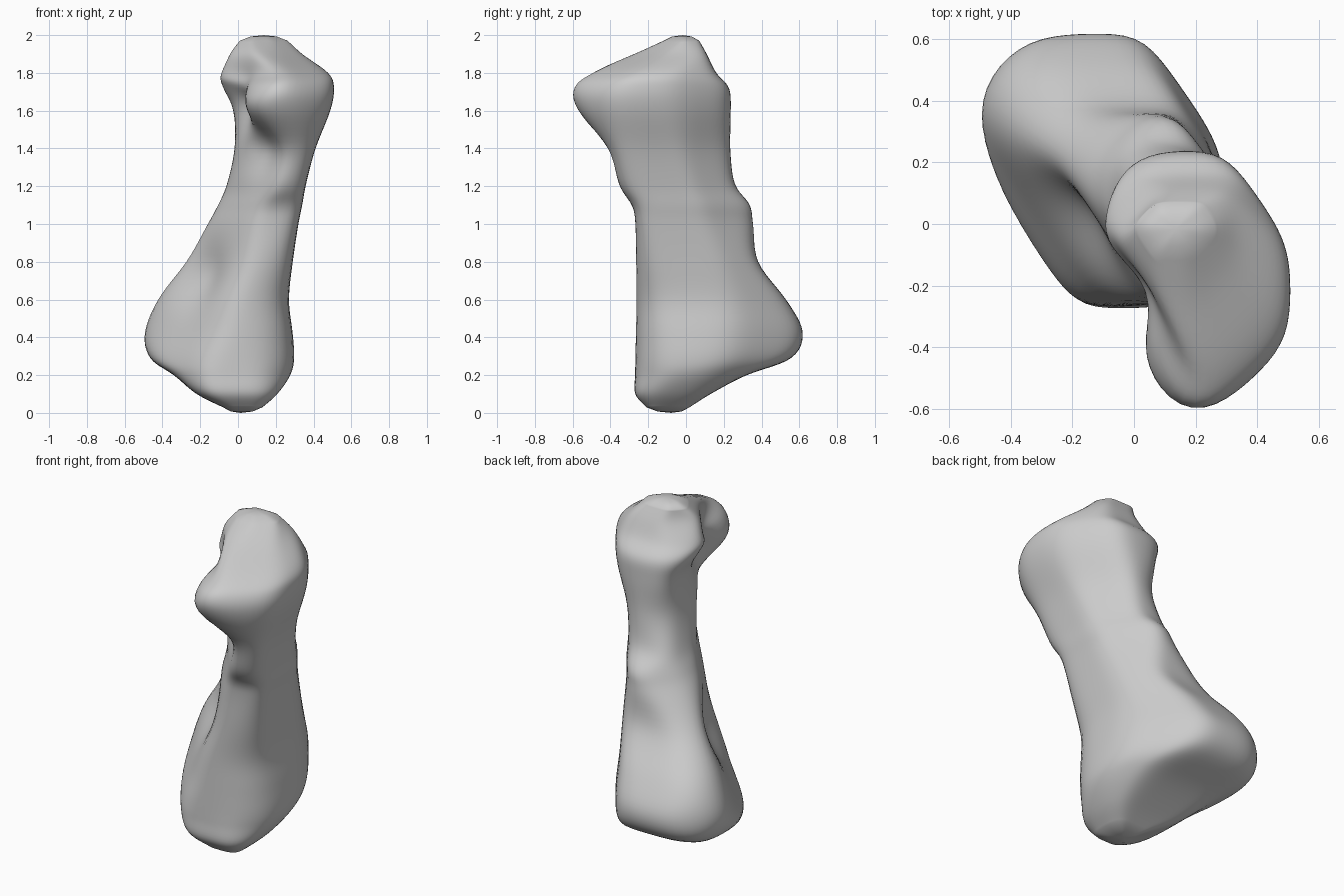
import bpy, bmesh, math
from mathutils import Vector

if "Cube" in bpy.data.objects:
    bpy.data.objects.remove(bpy.data.objects["Cube"], do_unlink=True)

SIDES, STEPS, SHARPNESS = 72, 6, 11

# Cross-sections, in hundredths: height, then the low and high limits
# along x, along y, across the width and along the length
SECTIONS = [
    (3, -8, 13, -21, 2, -16, 9, -12, 22),
    (10, -22, 21, -27, 13, -28, 20, -32, 28),
    (20, -34, 28, -27, 32, -31, 31, -48, 29),
    (29, -47, 30, -27, 56, -30, 37, -65, 30),
    (43, -51, 29, -27, 62, -25, 38, -68, 30),
    (60, -44, 27, -27, 53, -20, 36, -61, 30),
    (80, -30, 29, -27, 38, -13, 34, -41, 34),
    (100, -17, 32, -27, 36, -9, 32, -27, 39),
    (110, -11, 34, -29, 35, -7, 32, -22, 42),
    (121, -6, 36, -37, 26, -6, 31, -18, 47),
    (140, -2, 41, -43, 24, -9, 32, -12, 54),
    (160, -3, 49, -58, 24, -24, 37, -15, 62),
    (172, -9, 51, -62, 23, -22, 38, -15, 62),
    (180, -12, 48, -55, 16, -13, 36, -9, 54),
    (190, -8, 34, -28, 11, -8, 30, -2, 33),
    (197, 0, 27, -12, 7, -1, 22, 0, 21),
]

# Local hollows: centre, push, radius
HOLLOWS = [
    ((-0.08, -0.25, 1.66), (0.12, 0.05, 0), 0.17),
    ((0.08, -0.33, 1.42), (0.06, 0.06, 0), 0.16),
    ((-0.22, 0.0, 0.72), (0.05, 0.04, 0), 0.17),
]

ACROSS = Vector((math.cos(math.radians(35)), math.sin(math.radians(35))))
ALONG = Vector((1, -1)).normalized()
AXES = [Vector((1, 0)), Vector((0, 1)), ACROSS, ALONG]
NORMALS = [axis * sign for axis in AXES for sign in (-1, 1)]


def spline(a, b, c, d, t):
    """Catmull-Rom blend of four sections."""
    return [0.5 * (2 * q + (r - p) * t + (2 * p - 5 * q + 4 * r - s) * t * t
                   + (3 * q - p - 3 * r + s) * t ** 3)
            for p, q, r, s in zip(a, b, c, d)]


def ring(section):
    """Rounded eight-sided outline touching the limits of a section."""
    z, *limits = [value / 100 for value in section]
    u, v = (limits[4] + limits[5]) / 2, (limits[6] + limits[7]) / 2
    area = ACROSS.x * ALONG.y - ACROSS.y * ALONG.x
    centre = Vector((u * ALONG.y - v * ACROSS.y, v * ACROSS.x - u * ALONG.x)) / area
    reach = []
    for i, (n, limit) in enumerate(zip(NORMALS, limits)):
        outward = limit if i % 2 else -limit
        reach.append(max(outward - n.dot(centre), 0.015))
    points = []
    for k in range(SIDES):
        angle = math.tau * k / SIDES
        d = Vector((math.cos(angle), math.sin(angle)))
        total = sum(max(0, n.dot(d) / h) ** SHARPNESS for n, h in zip(NORMALS, reach))
        p = centre + d * total ** (-1 / SHARPNESS)
        points.append(Vector((p.x, p.y, z)))
    return points


def hollow(p):
    moved = p.copy()
    for centre, push, radius in HOLLOWS:
        moved += Vector(push) * math.exp(-((p - Vector(centre)).length / radius) ** 2)
    return moved


# Loft the rings into one body
padded = [SECTIONS[0]] + SECTIONS + [SECTIONS[-1]]
rings = []
for i in range(len(SECTIONS) - 1):
    rings += [ring(spline(*padded[i:i + 4], s / STEPS)) for s in range(STEPS)]
rings.append(ring(SECTIONS[-1]))

bm = bmesh.new()
loops = [[bm.verts.new(hollow(p)) for p in points] for points in rings]
for low, high in zip(loops, loops[1:]):
    for k in range(SIDES):
        n = (k + 1) % SIDES
        bm.faces.new((low[k], low[n], high[n], high[k]))

# Soften the ridges
inner = [vert for loop in loops[1:-1] for vert in loop]
for _ in range(3):
    bmesh.ops.smooth_vert(bm, verts=inner, factor=0.5,
                          use_axis_x=True, use_axis_y=True, use_axis_z=True)

# Domed ends: a shrunken ring, then a pole
for loop, tip_z in ((loops[0], 0), (loops[-1], 2)):
    middle = sum((vert.co for vert in loop), Vector()) / SIDES
    tip = Vector((middle.x, middle.y, tip_z))
    inset = []
    for vert in loop:
        p = middle.lerp(vert.co, 0.55)
        p.z = middle.z + (tip_z - middle.z) * 0.75
        inset.append(bm.verts.new(p))
    pole = bm.verts.new(tip)
    for k in range(SIDES):
        n = (k + 1) % SIDES
        bm.faces.new((loop[k], loop[n], inset[n], inset[k]))
        bm.faces.new((inset[k], inset[n], pole))
bmesh.ops.recalc_face_normals(bm, faces=bm.faces)
for f in bm.faces:
    f.smooth = True

mesh = bpy.data.meshes.new("bone_body")
bm.to_mesh(mesh)
bm.free()
body = bpy.data.objects.new("bone_body", mesh)
bpy.context.collection.objects.link(body)

# Plain grey
grey = bpy.data.materials.new("light_grey")
grey.use_nodes = True
colour = (0.6, 0.6, 0.6, 1)
grey.diffuse_color = colour
grey.node_tree.nodes["Principled BSDF"].inputs["Base Color"].default_value = colour
mesh.materials.append(grey)
